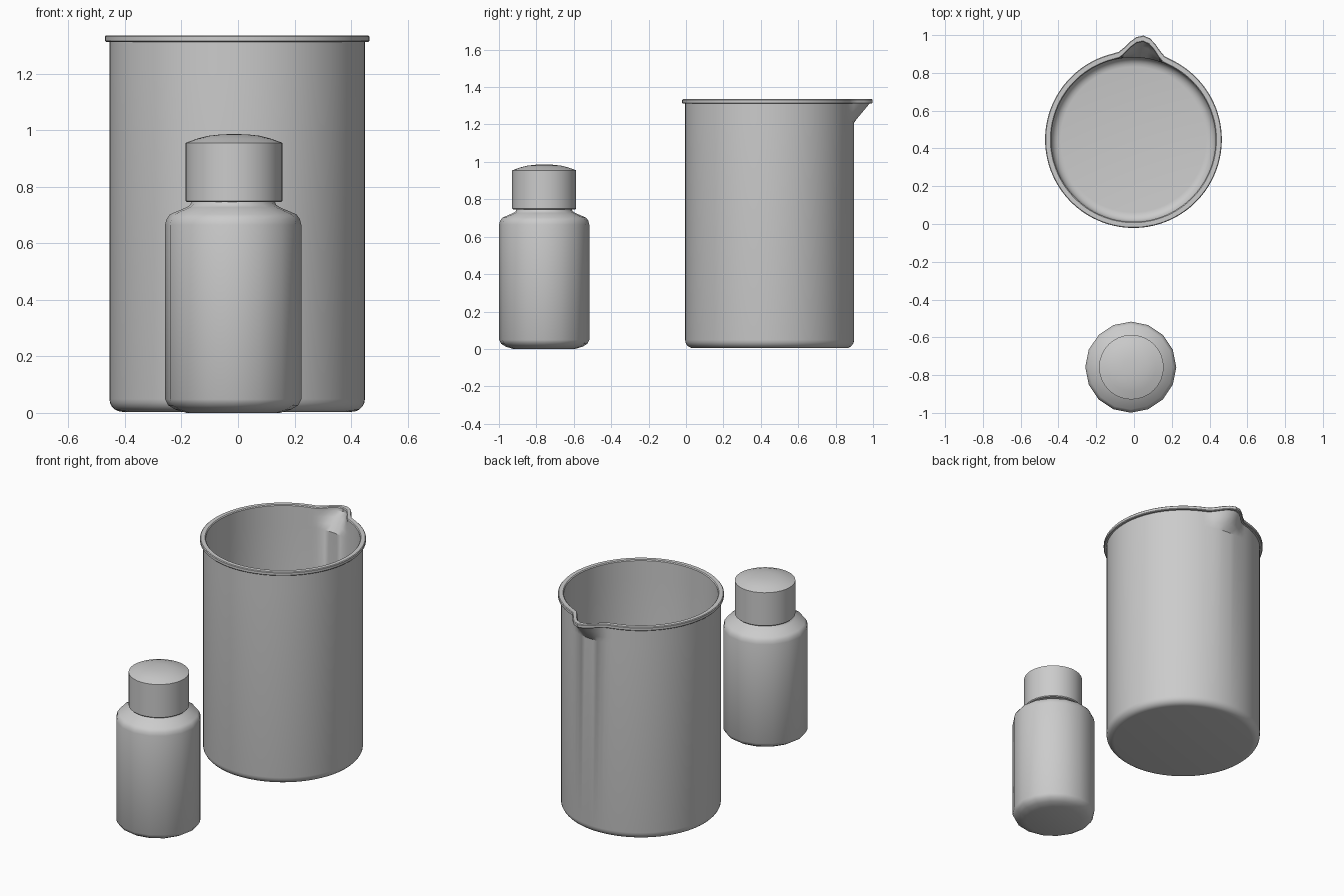
import bpy, bmesh, math

if "Cube" in bpy.data.objects:
    bpy.data.objects.remove(bpy.data.objects["Cube"])

grey = bpy.data.materials.new("plain_grey")
grey.diffuse_color = (0.6, 0.6, 0.6, 1)
grey.use_nodes = True
grey.node_tree.nodes["Principled BSDF"].inputs["Base Color"].default_value = grey.diffuse_color


def lathe(name, profile, sides, centre, phase=0.0, offset=None, angle=30):
    """Revolve (radius, z) points; offset(angle, z) may push the wall outward."""
    bm = bmesh.new()
    rings = []
    for r, z in profile:
        if r == 0:
            rings.append([bm.verts.new((0, 0, z))])
            continue
        ring = []
        for i in range(sides):
            a = phase + 2 * math.pi * i / sides
            rr = r + (offset(a, z) if offset else 0)
            ring.append(bm.verts.new((rr * math.cos(a), rr * math.sin(a), z)))
        rings.append(ring)
    for lo, hi in zip(rings, rings[1:]):
        for i in range(sides):
            j = (i + 1) % sides
            if len(lo) == 1:
                bm.faces.new((lo[0], hi[j], hi[i]))
            elif len(hi) == 1:
                bm.faces.new((lo[i], lo[j], hi[0]))
            else:
                bm.faces.new((lo[i], lo[j], hi[j], hi[i]))
    bmesh.ops.recalc_face_normals(bm, faces=bm.faces)
    mesh = bpy.data.meshes.new(name)
    bm.to_mesh(mesh)
    bm.free()
    mesh.materials.append(grey)
    obj = bpy.data.objects.new(name, mesh)
    bpy.context.collection.objects.link(obj)
    obj.location = (centre[0], centre[1], 0)
    bpy.ops.object.select_all(action='DESELECT')
    obj.select_set(True)
    bpy.context.view_layer.objects.active = obj
    bpy.ops.object.shade_smooth_by_angle(angle=math.radians(angle))
    return obj


def fillet(r, z, size, steps=5):
    """Rounded bottom corner running from the floor up to the wall."""
    return [(r - size + size * math.sin(t), z + size - size * math.cos(t))
            for t in (math.pi / 2 * k / steps for k in range(steps + 1))]


# Pouring spout: a bump that widens towards the rim
SPOUT = math.radians(90 - 5.5)
HALF = math.radians(17)


def spout(a, z):
    d = (a - SPOUT + math.pi) % (2 * math.pi) - math.pi
    if abs(d) >= HALF or z < 1.21:
        return 0
    rise = min(1, (z - 1.21) / 0.102)
    return 0.085 * rise * 0.5 * (1 + math.cos(math.pi * d / HALF))


# Beaker: outer wall, rolled rim, inner wall and floor in one skin
outer = [(0, 0.004)] + fillet(0.452, 0.004, 0.045)
lip_wall = [(0.452, z) for z in (1.21, 1.245, 1.28, 1.312)]
rim = [(0.464, 1.312), (0.468, 1.316), (0.468, 1.331), (0.464, 1.335),
       (0.440, 1.335), (0.435, 1.330)]
inner_wall = [(0.435, z) for z in (1.312, 1.28, 1.245, 1.21)]
inner = fillet(0.435, 0.022, 0.05)[::-1] + [(0, 0.022)]
lathe("beaker", outer + lip_wall + rim + inner_wall + inner,
      96, (-0.003, 0.447), SPOUT, spout)

# Bottle body with rounded base, shoulder and neck
bottle = (-0.017, -0.758)
lathe("bottle_body",
      [(0, 0), (0.165, 0), (0.205, 0.012), (0.23, 0.027), (0.241, 0.048),
       (0.241, 0.665), (0.236, 0.685), (0.224, 0.702), (0.165, 0.727),
       (0.152, 0.736), (0.146, 0.75), (0.146, 0.80), (0, 0.80)],
      16, bottle, angle=32)

# Screw cap with a low domed top
lathe("bottle_cap",
      [(0, 0.745), (0.166, 0.745), (0.171, 0.75), (0.171, 0.955),
       (0.13, 0.970), (0.09, 0.980), (0.045, 0.985), (0, 0.986)],
      32, (-0.014, -0.758))
